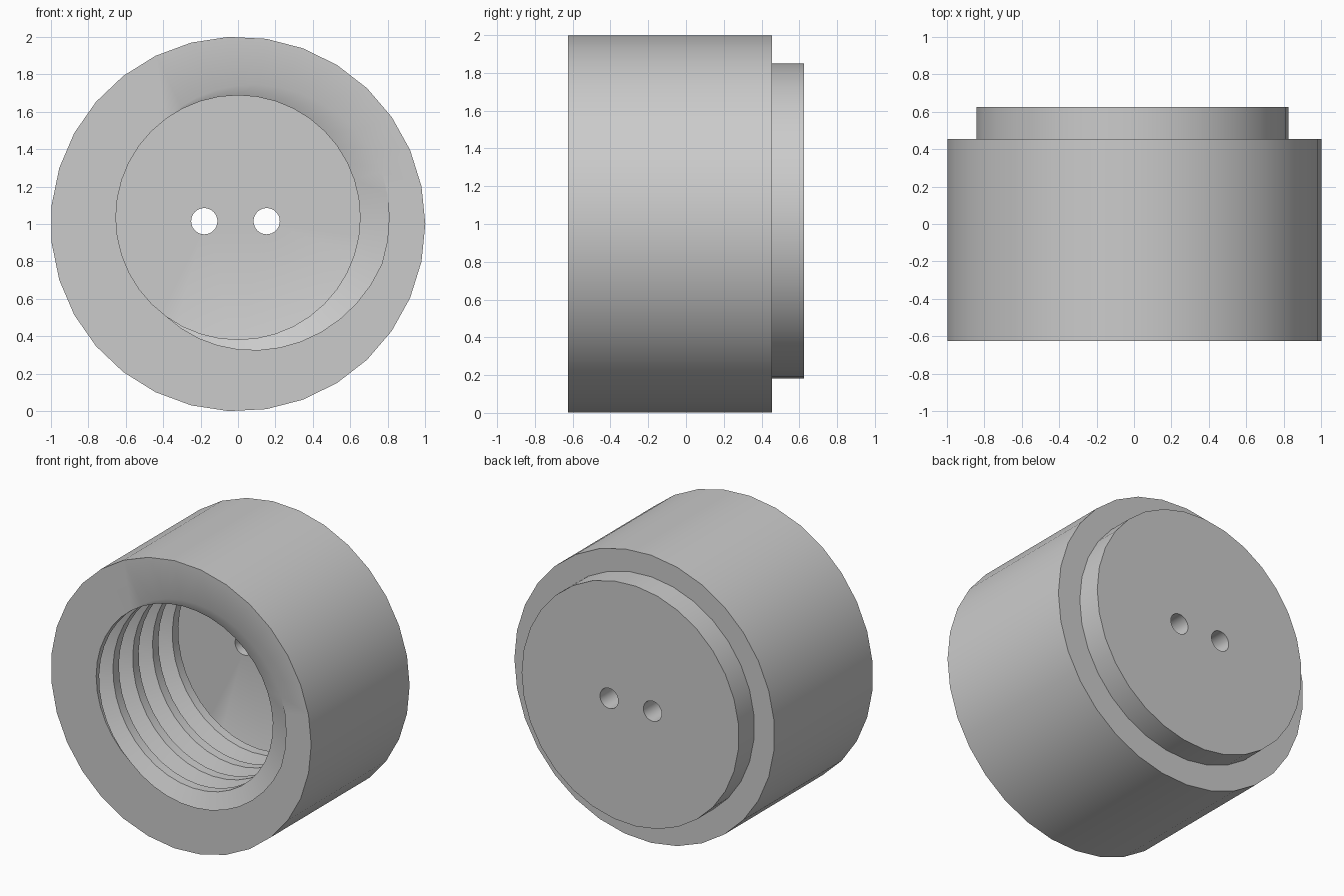
import bpy, bmesh, math
from mathutils import Vector

if "Cube" in bpy.data.objects:
    bpy.data.objects.remove(bpy.data.objects["Cube"], do_unlink=True)

FRONT, SHOULDER, BACK = -0.625, 0.455, 0.625
BORE_DEPTH, PITCH, STEPS = 0.95, 0.217, 40
MINOR, MAJOR = 0.652, 0.807
FLOOR = FRONT + BORE_DEPTH
# thread profile: (fraction of one pitch, radius), starting mid-crest
PROFILE = [(0.15, MINOR), (0.45, MAJOR), (0.55, MAJOR), (0.85, MINOR)]

grey = bpy.data.materials.new("plain_grey")
grey.use_nodes = True
grey.diffuse_color = (0.6, 0.6, 0.6, 1)
grey.node_tree.nodes["Principled BSDF"].inputs["Base Color"].default_value = (0.6, 0.6, 0.6, 1)

bm = bmesh.new()


def circle(radius, x, y, z, sides):
    """Ring of vertices facing along y."""
    return [bm.verts.new((x + radius * math.cos(a), y, z + radius * math.sin(a)))
            for a in (math.tau * i / sides for i in range(sides))]


def wall(a, b):
    """Quads between two rings of equal count."""
    for i in range(len(a)):
        j = (i + 1) % len(a)
        bm.faces.new((a[i], a[j], b[j], b[i]))


def cap(y):
    """Fill the flat area between all open loops lying at depth y."""
    edges = [e for e in bm.edges if len(e.link_faces) == 1
             and all(abs(v.co.y - y) < 1e-4 for v in e.verts)]
    bmesh.ops.triangle_fill(bm, edges=edges, use_beauty=True, normal=Vector((0, 1, 0)))


def thread_radius(phase):
    """Radius of the trapezoidal thread at a fraction of its pitch."""
    t = min(phase % 1, 1 - phase % 1)
    t = max(0, min(1, (t - 0.15) / 0.3))
    return MINOR + (MAJOR - MINOR) * t


# right-handed internal thread, clipped by the front rim and the floor
columns = []
for i in range(STEPS + 1):
    turn = i / STEPS
    angle = math.tau * turn
    column = []
    for k in range(-2, 7):
        for fraction, radius in PROFILE:
            depth = PITCH * (k + fraction + 0.5 - turn)
            clipped = max(0, min(BORE_DEPTH, depth))
            if clipped != depth:
                radius = thread_radius(clipped / PITCH - 0.5 + turn)
            column.append(bm.verts.new((radius * math.cos(angle), FRONT + clipped,
                                        1.035 + radius * math.sin(angle))))
    columns.append(column)
for a, b in zip(columns, columns[1:]):
    for j in range(len(a) - 1):
        bm.faces.new((a[j], a[j + 1], b[j + 1], b[j]))
bmesh.ops.remove_doubles(bm, verts=bm.verts, dist=1e-5)

# outer barrel and raised back disc
wall(circle(1, 0, FRONT, 1, 31), circle(1, 0, SHOULDER, 1, 31))
disc_start = circle(0.835, -0.01, SHOULDER, 1.015, 31)
disc_end = circle(0.835, -0.01, BACK, 1.015, 31)
wall(disc_start, disc_end)

# two holes through the end wall
for x in (-0.18, 0.153):
    wall(circle(0.07, x, FLOOR, 1.015, 32), circle(0.07, x, BACK, 1.015, 32))

# flat faces: rim, floor, shoulder and back
for y in (FRONT, FLOOR, SHOULDER, BACK):
    cap(y)
bmesh.ops.recalc_face_normals(bm, faces=bm.faces)

mesh = bpy.data.meshes.new("threaded_cap")
bm.to_mesh(mesh)
bm.free()
mesh.materials.append(grey)
threaded_cap = bpy.data.objects.new("threaded_cap", mesh)
bpy.context.collection.objects.link(threaded_cap)
bpy.context.view_layer.objects.active = threaded_cap
threaded_cap.select_set(True)
bpy.ops.object.shade_smooth_by_angle(angle=math.radians(30))
